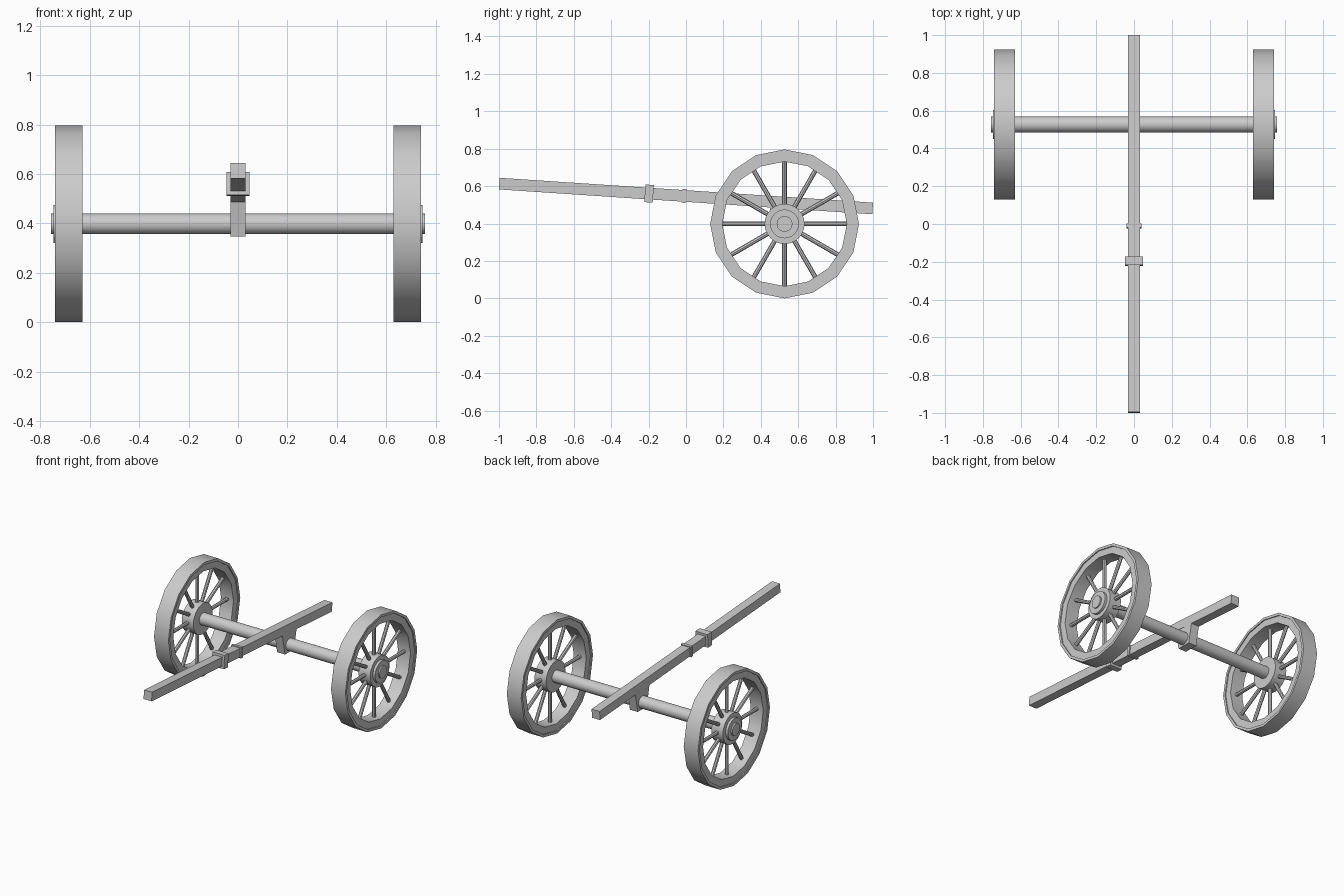
import bpy, bmesh
from math import sin, cos, pi, atan2, hypot, radians

if "Cube" in bpy.data.objects:
    bpy.data.objects.remove(bpy.data.objects["Cube"])

WY, WZ = 0.527, 0.398          # wheel centre


def make(name, bm, smooth=False):
    bmesh.ops.recalc_face_normals(bm, faces=bm.faces)
    me = bpy.data.meshes.new(name)
    bm.to_mesh(me)
    bm.free()
    ob = bpy.data.objects.new(name, me)
    bpy.context.collection.objects.link(ob)
    if smooth:
        bpy.ops.object.select_all(action='DESELECT')
        ob.select_set(True)
        bpy.context.view_layer.objects.active = ob
        bpy.ops.object.shade_smooth_by_angle(angle=radians(30))
    return ob


def lathe(name, profile, n, closed=False):
    """Revolve (x, radius) points about the axle line."""
    bm = bmesh.new()
    rings = [[bm.verts.new((x, WY + r * sin(2 * pi * i / n), WZ + r * cos(2 * pi * i / n)))
              for i in range(n)] for x, r in profile]
    pairs = list(zip(rings, rings[1:])) + ([(rings[-1], rings[0])] if closed else [])
    for a, b in pairs:
        for i in range(n):
            j = (i + 1) % n
            bm.faces.new((a[i], a[j], b[j], b[i]))
    if not closed:
        bm.faces.new(rings[0])
        bm.faces.new(rings[-1])
    return make(name, bm, True)


def prism(name, outline, half):
    """Extrude a (y, z) outline across x."""
    bm = bmesh.new()
    a = [bm.verts.new((-half, y, z)) for y, z in outline]
    f = bm.faces.new(a)
    ext = bmesh.ops.extrude_face_region(bm, geom=[f])
    vs = [g for g in ext['geom'] if isinstance(g, bmesh.types.BMVert)]
    bmesh.ops.translate(bm, verts=vs, vec=(2 * half, 0, 0))
    return make(name, bm)


def pole_z(y):
    return 0.547 - 0.0665 * y


def block_on_pole(name, y0, y1, half_x, half_z):
    """Box following the slope of the pole."""
    s = 0.0665 * half_z
    out = [(y0 - s, pole_z(y0) - half_z), (y1 - s, pole_z(y1) - half_z),
           (y1 + s, pole_z(y1) + half_z), (y0 + s, pole_z(y0) + half_z)]
    return prism(name, out, half_x)


# Draught pole and its two collars
block_on_pole("pole", -0.998, 0.998, 0.031, 0.031)
block_on_pole("wide_collar", -0.22, -0.175, 0.047, 0.047)
block_on_pole("narrow_collar", -0.021, 0.0, 0.039, 0.037)

# Bracket joining pole to axle
prism("axle_bracket", [(WY - 0.05, 0.346), (WY + 0.05, 0.346),
                       (WY + 0.08, 0.49), (WY - 0.08, 0.49)], 0.0305)

# Axle
lathe("axle", [(-0.757, 0.042), (0.757, 0.042)], 24)

# Wheels
for side, s in (("left", -1), ("right", 1)):
    # tyre and slightly recessed wooden rim
    lathe(side + "_tyre", [(s * 0.63, 0.38), (s * 0.63, 0.398),
                           (s * 0.741, 0.398), (s * 0.741, 0.38)], 16, True)
    lathe(side + "_rim", [(s * 0.637, 0.333), (s * 0.637, 0.385),
                          (s * 0.734, 0.385), (s * 0.734, 0.333)], 16, True)
    # stepped hub
    lathe(side + "_hub", [(s * 0.64, 0.107), (s * 0.73, 0.107),
                          (s * 0.73, 0.077), (s * 0.747, 0.077)], 24)
    # twelve spokes
    bm = bmesh.new()
    for k in range(12):
        a = k * pi / 6
        d, t = (sin(a), cos(a)), (cos(a), -sin(a))
        ends = []
        for r in (0.09, 0.345):
            ends.append([bm.verts.new((s * 0.685 + 0.0125 * cos(q * pi / 4),
                                       WY + r * d[0] + 0.0125 * sin(q * pi / 4) * t[0],
                                       WZ + r * d[1] + 0.0125 * sin(q * pi / 4) * t[1]))
                         for q in range(8)])
        for i in range(8):
            j = (i + 1) % 8
            bm.faces.new((ends[0][i], ends[0][j], ends[1][j], ends[1][i]))
        bm.faces.new(ends[0])
        bm.faces.new(ends[1])
    make(side + "_spokes", bm)
